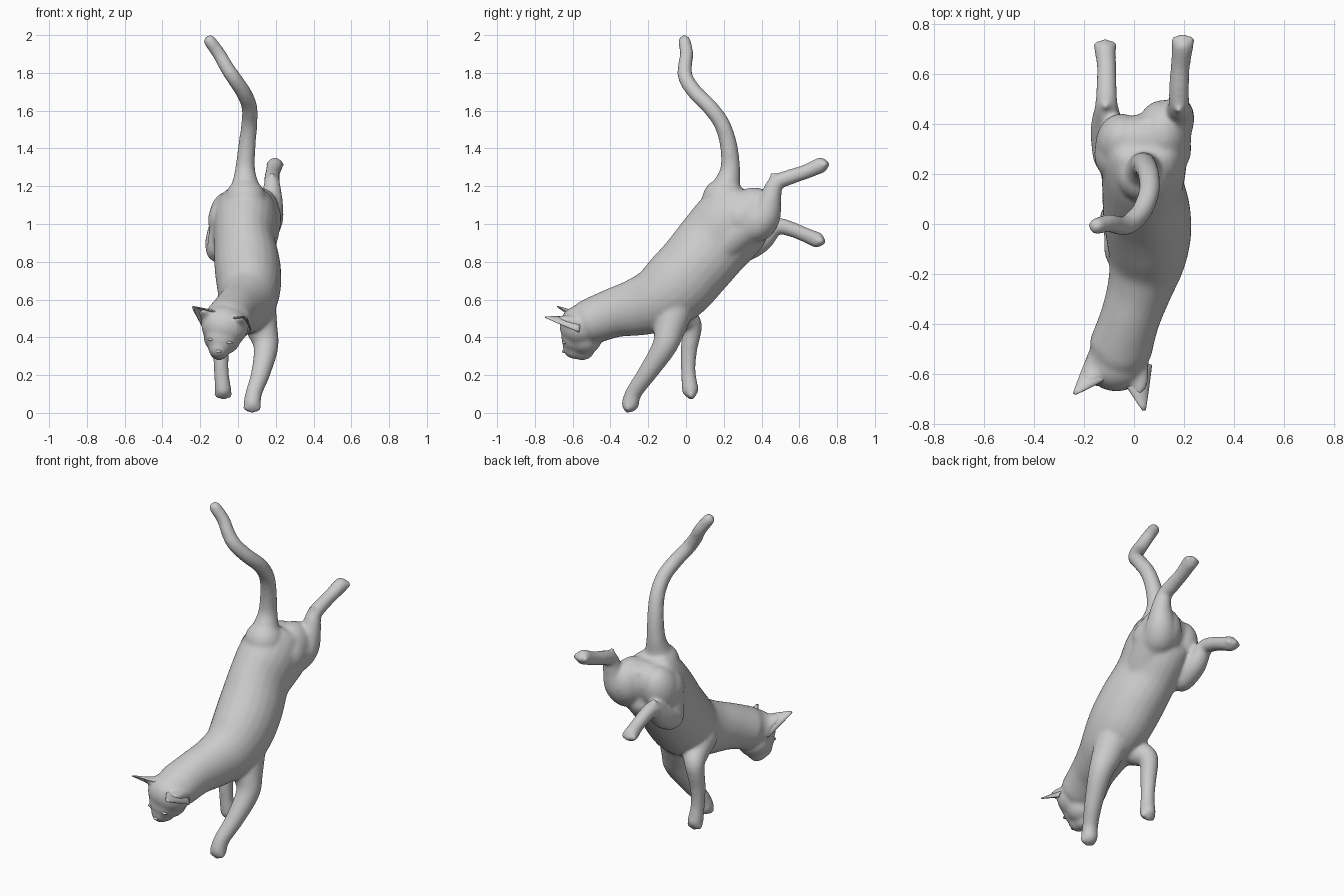
import bpy, bmesh, math
from mathutils import Vector, Matrix

if "Cube" in bpy.data.objects:
    bpy.data.objects.remove(bpy.data.objects["Cube"])


def spline(rows, steps=5):
    """Catmull-Rom through rows of (x, y, z, half width, half depth)."""
    out = []
    for i in range(len(rows) - 1):
        p = [rows[max(i - 1, 0)], rows[i], rows[i + 1], rows[min(i + 2, len(rows) - 1)]]
        for s in range(steps):
            t = s / steps
            out.append([0.5 * (2 * b + (c - a) * t + (2 * a - 5 * b + 4 * c - d) * t * t
                               + (3 * b - a - 3 * c + d) * t ** 3) for a, b, c, d in zip(*p)])
    return out + [list(rows[-1])]


def ellipsoid(bm, center, radii, rot=None):
    m = Matrix.Translation(center) @ (rot or Matrix()) @ Matrix.Diagonal((*radii, 1))
    bmesh.ops.create_uvsphere(bm, u_segments=24, v_segments=14, radius=1, matrix=m)


def limb(bm, rows, n=24):
    """Closed elliptical loft with rounded ends."""
    rows = [r if len(r) == 5 else (*r, r[3]) for r in rows]
    path = spline(rows)
    rings = []
    for i, (x, y, z, w, d) in enumerate(path):
        t = (Vector(path[min(i + 1, len(path) - 1)][:3]) - Vector(path[max(i - 1, 0)][:3])).normalized()
        side = Vector((1, 0, 0))
        side = (side - t * side.dot(t)).normalized()
        up = side.cross(t)
        rings.append([bm.verts.new(Vector((x, y, z)) + side * w * math.cos(a) + up * d * math.sin(a))
                      for a in (2 * math.pi * k / n for k in range(n))])
    faces = [bm.faces.new(rings[0]), bm.faces.new(rings[-1][::-1])]
    for a, b in zip(rings, rings[1:]):
        for k in range(n):
            faces.append(bm.faces.new((a[k], b[k], b[(k + 1) % n], a[(k + 1) % n])))
    bmesh.ops.recalc_face_normals(bm, faces=faces)
    for x, y, z, w, d in (rows[0], rows[-1]):
        r = min(w, d)
        ellipsoid(bm, (x, y, z), (r, r, r))


def finish(bm, name):
    me = bpy.data.meshes.new(name)
    bm.to_mesh(me)
    bm.free()
    for p in me.polygons:
        p.use_smooth = True
    ob = bpy.data.objects.new(name, me)
    bpy.context.collection.objects.link(ob)
    return ob


bm = bmesh.new()

# Torso and neck, rump to head
limb(bm, [(.04, .385, 1.13, .09, .045), (.04, .355, 1.105, .14, .115), (.04, .31, 1.07, .162, .18),
          (.04, .24, 1.0, .17, .206), (.035, .15, .9, .163, .202), (.05, .05, .78, .175, .197),
          (.058, -.05, .672, .17, .196), (.05, -.15, .6, .152, .176), (.022, -.26, .56, .13, .153),
          (-.017, -.38, .53, .12, .132), (-.055, -.5, .485, .128, .122)])

# Haunches, rump filling and flank
lean = Matrix.Rotation(math.radians(-25), 4, 'X')
ellipsoid(bm, (.113, .355, 1.05), (.108, .14, .145), lean)
ellipsoid(bm, (-.05, .315, 1.025), (.105, .12, .155), lean)
ellipsoid(bm, (.04, .32, 1.05), (.155, .115, .14), lean)
limb(bm, [(.1, .17, .86, .09), (.11, .26, .945, .105), (.12, .35, 1.02, .11)])
limb(bm, [(-.02, .15, .86, .09), (-.035, .22, .93, .1), (-.05, .29, 1.0, .1)])

# Tail
limb(bm, [(.04, .195, 1.13, .11), (.038, .22, 1.22, .07), (.038, .235, 1.3, .052), (.048, .225, 1.42, .046),
          (.06, .19, 1.53, .043), (.06, .125, 1.62, .042), (.03, .05, 1.695, .041),
          (-.02, 0, 1.77, .04), (-.06, -.006, 1.83, .038), (-.1, .003, 1.9, .036),
          (-.148, -.008, 1.967, .034)])

# Front legs
limb(bm, [(.1, -.05, .57, .1), (.126, -.085, .45, .084), (.148, -.115, .35, .066), (.12, -.205, .21, .051),
          (.085, -.275, .11, .044), (.075, -.295, .05, .047)])
limb(bm, [(-.02, -.1, .57, .1), (-.05, -.02, .51, .075), (-.08, .03, .46, .055), (-.09, .015, .33, .044),
          (-.088, .012, .22, .039), (-.08, .022, .125, .045)])

# Hind legs
limb(bm, [(.11, .3, 1.03, .12), (.13, .37, 1.0, .1), (.16, .42, 1.05, .084), (.178, .448, 1.14, .058),
          (.18, .475, 1.215, .043), (.18, .54, 1.245, .041), (.185, .63, 1.275, .039), (.195, .71, 1.31, .043)])
limb(bm, [(-.03, .28, 1.02, .13), (-.075, .27, .93, .085), (-.1, .285, .86, .068), (-.108, .39, .91, .065),
          (-.11, .475, .985, .046), (-.11, .55, .975, .041), (-.11, .63, .943, .039), (-.115, .69, .917, .043)])

# Hock points
limb(bm, [(.18, .48, 1.22, .036), (.178, .455, 1.262, .014)])
limb(bm, [(-.112, .48, 1.0, .036), (-.112, .47, 1.035, .014)])

# Toes: paw centre, toe direction
for c, d in (((.075, -.3, .05), (0, -.3, -1)), ((-.08, .025, .12), (.1, .1, -1)),
             ((.195, .71, 1.31), (0, 1, .2)), ((-.115, .69, .917), (0, 1, -.3))):
    c, d = Vector(c), Vector(d).normalized()
    for s in (-.028, 0, .028):
        ellipsoid(bm, c + d * (.032 - abs(s) * .3) + Vector((s, 0, 0)), (.021, .021, .021))

# Head: skull, jaw, brow, muzzle, chin
tilt = Matrix.Rotation(math.radians(10), 4, 'Y')
for c, r in (((-.07, -.56, .46), (.126, .11, .11)),
             ((-.083, -.54, .4), (.1, .097, .093)),
             ((-.087, -.6, .4), (.085, .06, .078)),
             ((-.1, -.588, .345), (.058, .066, .06)),
             ((-.1, -.55, .33), (.052, .065, .052))):
    ellipsoid(bm, c, r, tilt)

# Ear roots that flow out of the skull
limb(bm, [(-.1, -.53, .475, .075, .06), (-.15, -.585, .512, .055, .032), (-.19, -.63, .54, .028, .013)])
limb(bm, [(-.015, -.54, .465, .075, .06), (.01, -.61, .485, .052, .034), (.022, -.67, .5, .028, .015)])

# Fuse everything into one smooth skin
body = finish(bm, "cat_body")
rm = body.modifiers.new("fuse", 'REMESH')
rm.mode = 'VOXEL'
rm.voxel_size = .009
rm.use_smooth_shade = True
sm = body.modifiers.new("soften", 'SMOOTH')
sm.factor = .5
sm.iterations = 16


# Ears: cupped half-cones opening forward and down
def ear(name, base, tip, wide):
    base, tip, wide = Vector(base), Vector(tip), Vector(wide)
    axis = tip - base
    wide = (wide - axis * wide.dot(axis) / axis.length_squared).normalized()
    back = wide.cross(axis).normalized()
    if back.z < 0:
        back = -back
    bm = bmesh.new()
    rows = []
    for i in range(9):
        s = i / 8
        r = .074 * (1 - s) ** .95 + .003
        rows.append([bm.verts.new(base + axis * s + wide * r * math.sin(a) + back * r * .5 * math.cos(a))
                     for a in (math.pi * (k / 12 - .5) for k in range(13))])
    for a, b in zip(rows, rows[1:]):
        for k in range(12):
            bm.faces.new((a[k], a[k + 1], b[k + 1], b[k]))
    bmesh.ops.recalc_face_normals(bm, faces=bm.faces)
    ob = finish(bm, name)
    so = ob.modifiers.new("thickness", 'SOLIDIFY')
    so.thickness = .008
    so.offset = 0


ear("left_ear", (-.122, -.56, .482), (-.238, -.68, .56), (.8, -.5, .5))
ear("right_ear", (-.002, -.575, .46), (.04, -.745, .505), (.8, .4, -.5))

# Eyes and nose
for name, c, r in (("left_eye", (-.143, -.636, .388), (.018, .012, .008)),
                   ("right_eye", (-.047, -.644, .372), (.018, .012, .008)),
                   ("nose", (-.103, -.646, .325), (.015, .01, .009))):
    bm = bmesh.new()
    ellipsoid(bm, c, r, tilt)
    finish(bm, name)
